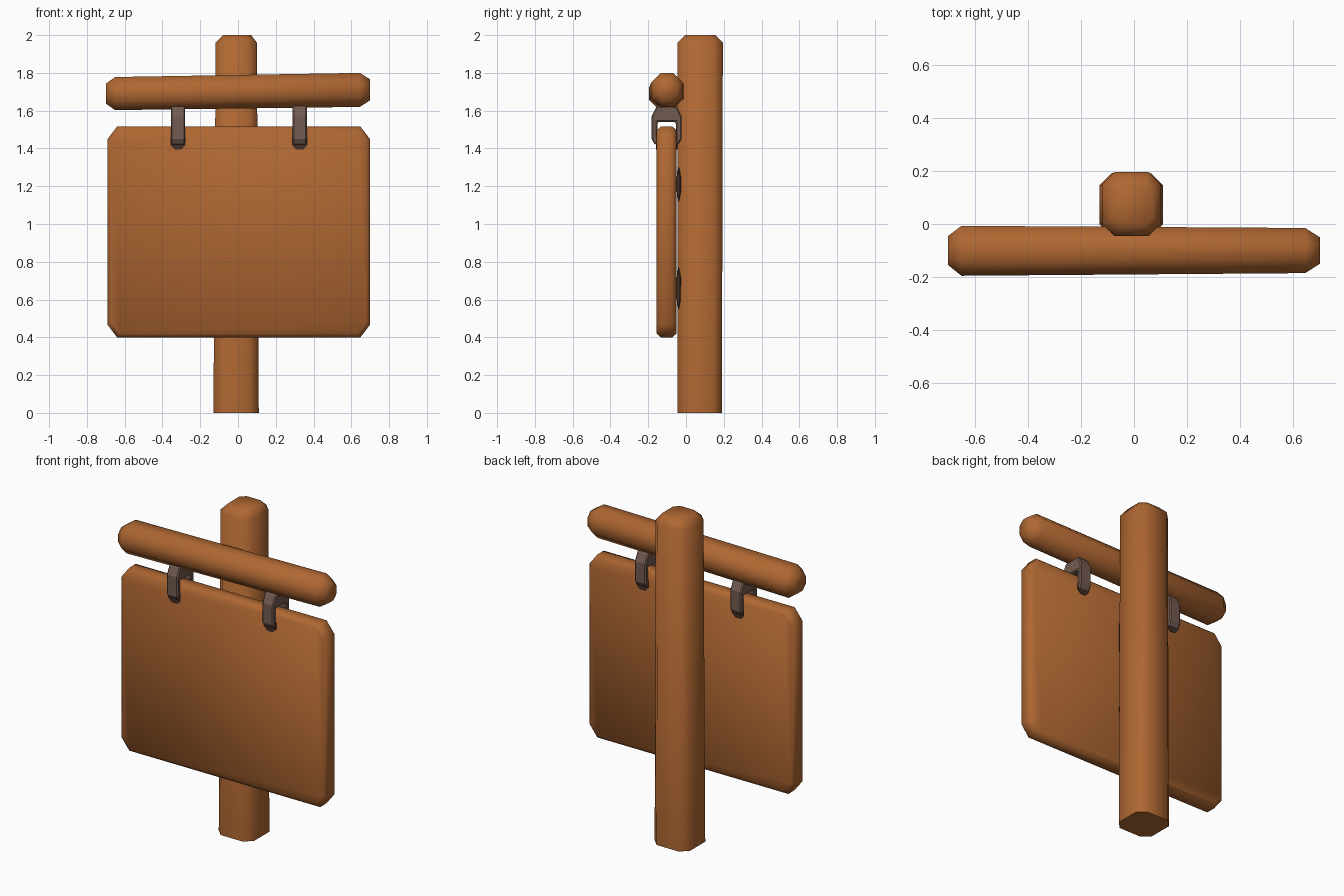
import bpy, bmesh, math
from mathutils import Vector

if "Cube" in bpy.data.objects:
    bpy.data.objects.remove(bpy.data.objects["Cube"])


def material(name, rgb):
    m = bpy.data.materials.new(name)
    m.diffuse_color = (*rgb, 1)
    m.use_nodes = True
    m.node_tree.nodes["Principled BSDF"].inputs["Base Color"].default_value = m.diffuse_color
    return m


WOOD = material("warm wood", (0.43, 0.136, 0.032))
IRON = material("brown iron", (0.17, 0.105, 0.082))
DARK = material("dark hole", (0.055, 0.028, 0.02))


def ring(u0, u1, v0, v1, cu, cv=None):
    """Rectangle with cut corners, as eight (u, v) points."""
    cv = cu if cv is None else cv
    return [(u0 + cu, v0), (u1 - cu, v0), (u1, v0 + cv), (u1, v1 - cv),
            (u1 - cu, v1), (u0 + cu, v1), (u0, v1 - cv), (u0, v0 + cv)]


def loft(name, axis, sections, mat, smooth=True):
    """Skin through (position, ring) sections along an axis, with end caps."""
    place = {"x": lambda a, u, v: (a, u, v),
             "y": lambda a, u, v: (u, a, v),
             "z": lambda a, u, v: (u, v, a)}[axis]
    bm = bmesh.new()
    rows = [[bm.verts.new(place(a, u, v)) for u, v in pts] for a, pts in sections]
    n = len(rows[0])
    for lo, hi in zip(rows, rows[1:]):
        for i in range(n):
            j = (i + 1) % n
            bm.faces.new((lo[i], lo[j], hi[j], hi[i]))
    bm.faces.new(rows[0][::-1])
    bm.faces.new(rows[-1])
    bmesh.ops.recalc_face_normals(bm, faces=bm.faces)
    for f in bm.faces:
        f.smooth = smooth
    me = bpy.data.meshes.new(name)
    bm.to_mesh(me)
    bm.free()
    me.materials.append(mat)
    ob = bpy.data.objects.new(name, me)
    bpy.context.collection.objects.link(ob)
    return ob


# upright post, slightly tapered with a cut top
post = loft("post", "z", [
    (0.0, ring(-0.13, 0.11, -0.045, 0.19, 0.045)),
    (1.96, ring(-0.118, 0.10, -0.045, 0.195, 0.045)),
    (2.0, ring(-0.08, 0.07, -0.005, 0.155, 0.03))], WOOD)
for p in post.data.polygons:
    if p.normal.z < -0.9:
        p.use_smooth = False

# cross bar, slightly tilted
loft("cross_bar", "x", [
    (-0.70, ring(-0.155, -0.045, 1.637, 1.743, 0.03)),
    (-0.65, ring(-0.195, -0.007, 1.603, 1.778, 0.053)),
    (0.645, ring(-0.185, -0.015, 1.62, 1.80, 0.053)),
    (0.70, ring(-0.15, -0.05, 1.655, 1.765, 0.03))], WOOD)

# hanging board with cut corners and softened edges
inner = ring(-0.672, 0.68, 0.42, 1.497, 0.047, 0.06)
outer = ring(-0.692, 0.70, 0.40, 1.516, 0.052, 0.068)
loft("sign_board", "y", [(-0.155, inner), (-0.133, outer),
                         (-0.072, outer), (-0.05, inner)], WOOD)

# iron straps over the board, each ending in a dark hole
for side, x in (("left", -0.318), ("right", 0.327)):
    profile = [(-0.165, 1.42), (-0.182, 1.45), (-0.182, 1.57), (-0.155, 1.625),
               (-0.05, 1.625), (-0.023, 1.57), (-0.023, 1.45), (-0.04, 1.42),
               (-0.054, 1.42), (-0.054, 1.54), (-0.151, 1.54), (-0.151, 1.42)]
    strap = loft(side + "_strap", "x", [(x - 0.038, profile), (x + 0.038, profile)],
                 IRON, False)
    bev = strap.modifiers.new("soft edges", "BEVEL")
    bev.width = 0.008
    bev.segments = 1
    for face, y0, y1 in (("front", -0.159, -0.15), ("back", -0.055, -0.046)):
        hole = ring(x - 0.04, x + 0.04, 1.395, 1.48, 0.022)
        loft(f"{side}_{face}_hole", "y", [(y0, hole), (y1, hole)], DARK, False)

# dark cracks on the front corner of the post
for i, (z0, z1) in enumerate(((0.55, 0.77), (1.12, 1.30))):
    crack = [(0.058, -0.047), (0.064, -0.049), (0.082, -0.031), (0.078, -0.027)]
    tip = [(0.064, -0.041), (0.068, -0.045), (0.072, -0.041), (0.068, -0.037)]
    loft(f"post_crack_{i + 1}", "z",
         [(z0, tip), (z0 + 0.05, crack), (z1 - 0.05, crack), (z1, tip)], DARK, False)
